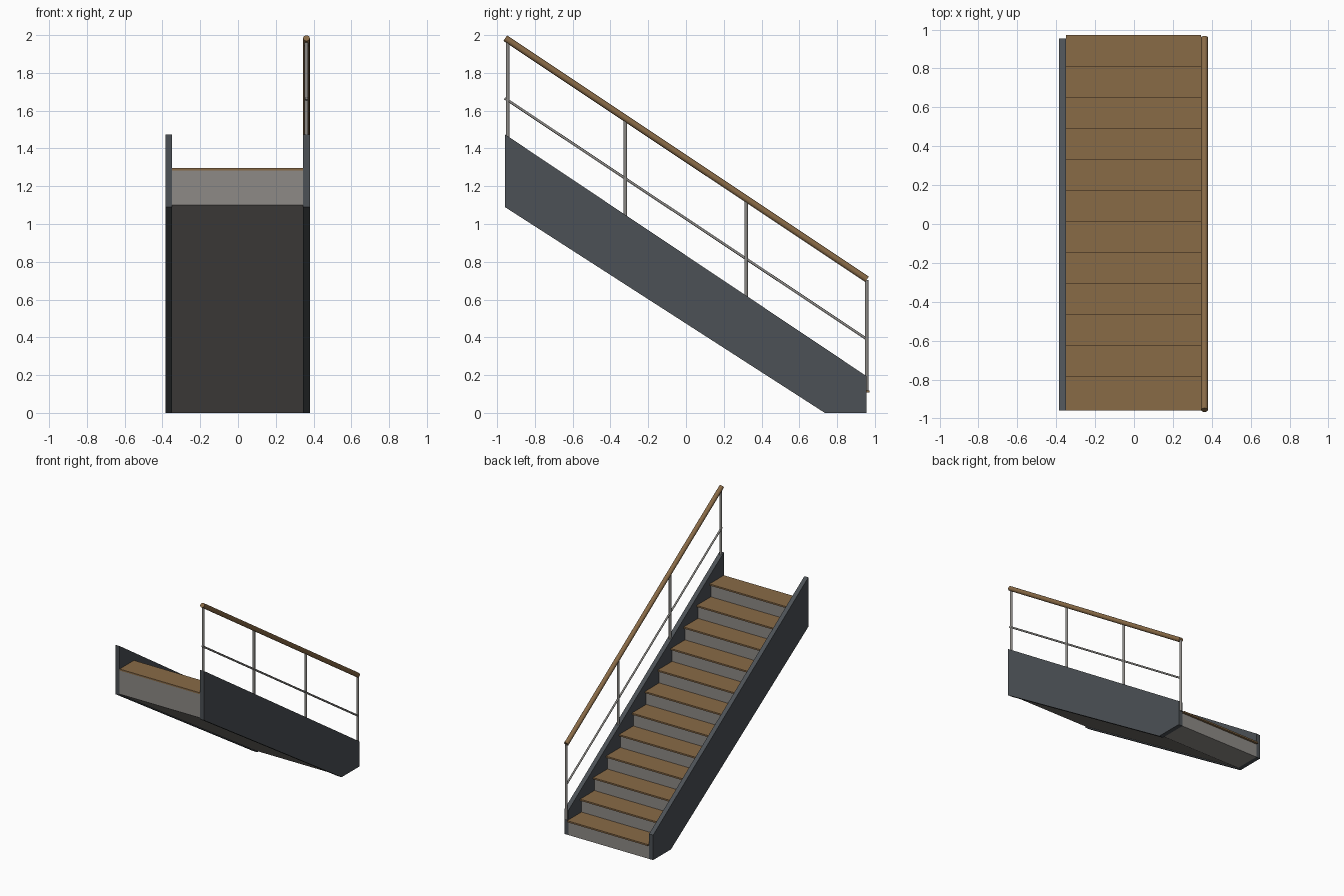
import bpy, bmesh, math
from mathutils import Vector

if "Cube" in bpy.data.objects:
    bpy.data.objects.remove(bpy.data.objects["Cube"])

STEPS, RUN, RISE, TREAD = 12, 0.1595, 0.107, 0.012
FRONT, BACK = 0.955, -0.959          # foot and head of the flight along y
X0, X1 = -0.35, 0.345                # inner faces of the stringers
RAIL_X = 0.3625


def material(name, rgb):
    m = bpy.data.materials.new(name)
    m.diffuse_color = (*rgb, 1)
    m.use_nodes = True
    m.node_tree.nodes["Principled BSDF"].inputs["Base Color"].default_value = m.diffuse_color
    return m


wood = material("warm wood", (0.25, 0.145, 0.062))
steel = material("dark slate steel", (0.072, 0.082, 0.092))
concrete = material("warm grey concrete", (0.27, 0.255, 0.24))
metal = material("grey metal", (0.26, 0.25, 0.235))


def extrude_x(name, profile, x0, x1, mat):
    """Extrude a (y, z) profile from x0 to x1."""
    bm = bmesh.new()
    face = bm.faces.new([bm.verts.new((x0, y, z)) for y, z in profile])
    ext = bmesh.ops.extrude_face_region(bm, geom=[face])
    verts = [v for v in ext["geom"] if isinstance(v, bmesh.types.BMVert)]
    bmesh.ops.translate(bm, verts=verts, vec=(x1 - x0, 0, 0))
    bmesh.ops.recalc_face_normals(bm, faces=bm.faces)
    mesh = bpy.data.meshes.new(name)
    bm.to_mesh(mesh)
    bm.free()
    mesh.materials.append(mat)
    ob = bpy.data.objects.new(name, mesh)
    bpy.context.collection.objects.link(ob)
    return ob


def rod(name, a, b, radius, mat, sides=16):
    """Round bar between two points."""
    a, b = Vector(a), Vector(b)
    bpy.ops.mesh.primitive_cylinder_add(vertices=sides, radius=radius,
                                        depth=(b - a).length, location=(a + b) / 2)
    ob = bpy.context.object
    ob.name = name
    ob.rotation_euler = (b - a).to_track_quat('Z', 'Y').to_euler()
    ob.data.materials.append(mat)
    bpy.ops.object.shade_smooth_by_angle(angle=math.radians(40))
    return ob


# Sloping side stringers with a flat foot
side = [(BACK, 1.09), (BACK, 1.475), (FRONT, 0.195), (FRONT, 0), (0.735, 0)]
extrude_x("left_stringer", side, -0.385, X0, steel)
extrude_x("right_stringer", side, X1, 0.38, steel)

# Stepped body: risers above, sloping soffit below
steps = []
for i in range(STEPS):
    y = FRONT - i * RUN
    steps += [(y, i * RISE), (y, (i + 1) * RISE)]
body = steps + [(BACK, STEPS * RISE), (BACK, 1.10), (0.75, 0)]
extrude_x("stepped_body", body, X0, X1, concrete)

# Wooden treads with a small nosing
for i in range(STEPS):
    y, z = FRONT - i * RUN, (i + 1) * RISE
    back = max(y - RUN, BACK)
    extrude_x(f"tread_{i + 1}", [(y + 0.017, z), (y + 0.017, z + TREAD),
                                 (back, z + TREAD), (back, z)], X0, X1, wood)


# Handrail, middle rail and posts on the right side
def rail_z(y):
    return 1.984 - (y + 0.957) * 0.6665


rod("handrail", (RAIL_X, -0.957, rail_z(-0.957)), (RAIL_X, 0.958, rail_z(0.958)),
    0.0175, wood, 24)
rod("middle_rail", (RAIL_X, -0.96, 1.666), (RAIL_X, 0.957, 0.391), 0.007, metal, 12)
for n, y in enumerate((-0.944, -0.321, 0.318, 0.957)):
    top = rail_z(y)
    rod(f"post_{n + 1}", (RAIL_X, y, top - 0.59), (RAIL_X, y, top - 0.005), 0.0095, metal)
